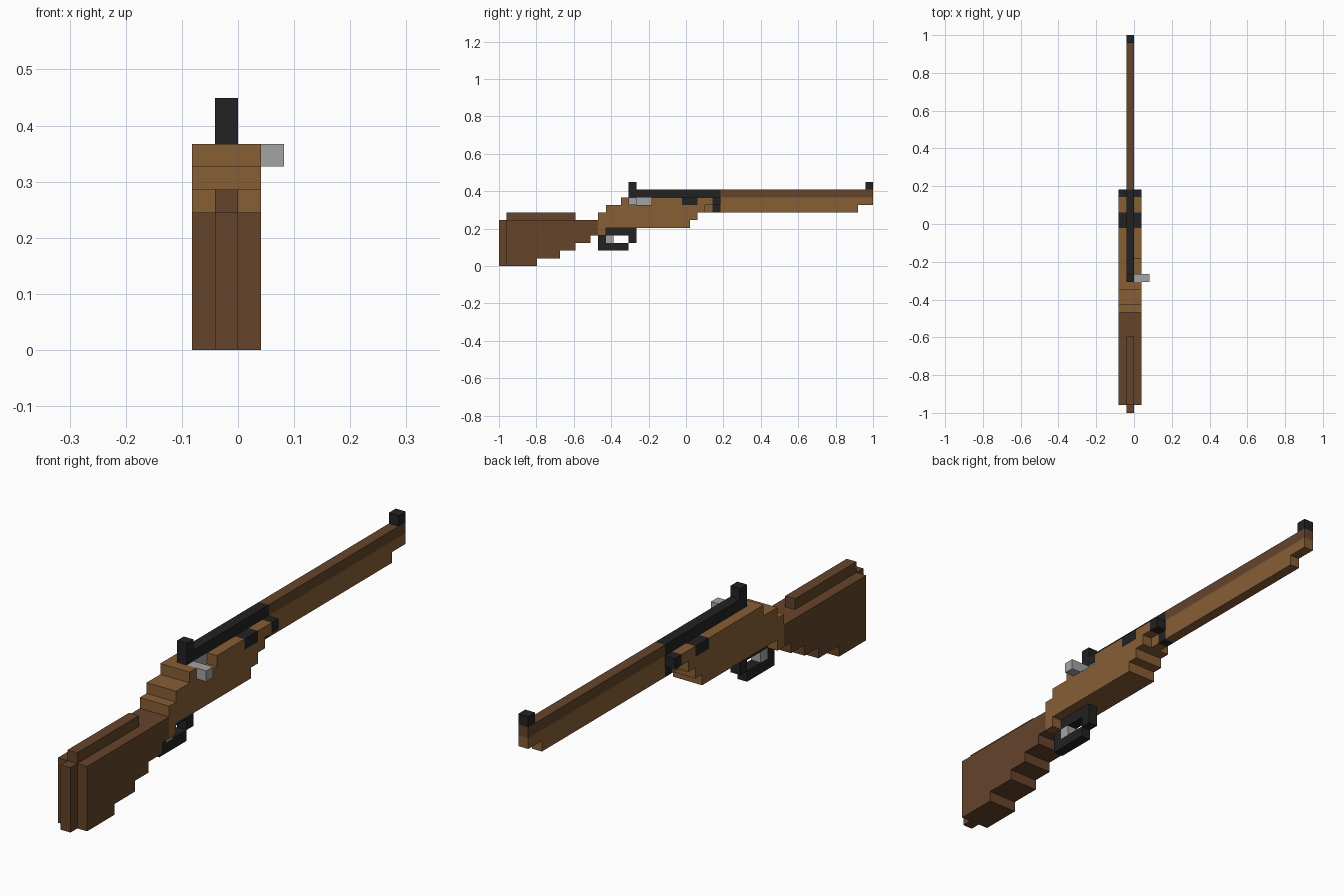
import bpy, bmesh
from mathutils import Vector

if "Cube" in bpy.data.objects:
    bpy.data.objects.remove(bpy.data.objects["Cube"])

U = 2 / 49  # block size: the model is 49 blocks long


def material(name, rgb):
    m = bpy.data.materials.new(name)
    m.diffuse_color = (*rgb, 1)
    m.use_nodes = True
    m.node_tree.nodes["Principled BSDF"].inputs["Base Color"].default_value = m.diffuse_color
    return m


DARK = material("dark_wood", (0.130, 0.058, 0.024))
LIGHT = material("light_wood", (0.242, 0.112, 0.036))
BLACK = material("black_metal", (0.016, 0.016, 0.016))
GREY = material("grey_metal", (0.37, 0.37, 0.37))

cells = {}   # block position -> part name
parts = {}   # part name -> material


def fill(part, mat, x, y, z):
    """Fill a box of blocks; later parts replace earlier ones."""
    parts[part] = mat
    for i in range(*x):
        for j in range(*y):
            for k in range(*z):
                cells[i, j, k] = part


def carve(x, y, z):
    for i in range(*x):
        for j in range(*y):
            for k in range(*z):
                cells.pop((i, j, k), None)


FULL, MID = (-2, 1), (-1, 0)

# Butt stock: stepped underside, raised comb, butt ridge
for y0, y1, bottom in [(1, 5, 0), (5, 8, 1), (8, 10, 2), (10, 12, 3), (12, 13, 4)]:
    fill("butt_stock", DARK, FULL, (y0, y1), (bottom, 6))
fill("butt_stock", DARK, MID, (0, 1), (0, 6))
fill("butt_stock", DARK, MID, (1, 10), (6, 7))

# Receiver: stepped at both ends
for y0, y1, bottom, top in [(13, 14, 4, 7), (14, 16, 5, 8), (16, 25, 5, 9),
                            (25, 26, 6, 9), (26, 27, 7, 9), (27, 28, 8, 9)]:
    fill("receiver", LIGHT, FULL, (y0, y1), (bottom, top))
fill("receiver", LIGHT, MID, (27, 28), (7, 8))
carve((0, 1), (18, 20), (8, 9))  # ejection notch

# Bolt and handle
fill("bolt", GREY, MID, (17, 20), (8, 9))
fill("bolt", GREY, (0, 2), (17, 18), (8, 9))

# Black bands around the receiver
fill("receiver_band", BLACK, FULL, (24, 26), (8, 9))
fill("front_band", BLACK, FULL, (28, 29), (8, 9))
fill("front_band", BLACK, MID, (28, 29), (7, 8))

# Barrel, handguard and fore end
fill("barrel", BLACK, MID, (17, 29), (9, 10))
fill("handguard", DARK, MID, (29, 49), (9, 10))
fill("fore_end", LIGHT, MID, (29, 47), (7, 9))
fill("fore_end", LIGHT, MID, (47, 49), (8, 9))

# Sights
fill("rear_sight", BLACK, MID, (17, 18), (10, 11))
fill("front_sight", BLACK, MID, (48, 49), (10, 11))

# Trigger guard and trigger
fill("trigger_guard", BLACK, MID, (14, 18), (4, 5))
fill("trigger_guard", BLACK, MID, (17, 18), (3, 4))
fill("trigger_guard", BLACK, MID, (13, 17), (2, 3))
fill("trigger_guard", BLACK, MID, (13, 14), (3, 4))
fill("trigger", GREY, MID, (14, 15), (3, 4))

# Make one object per part from its exposed block faces
for part, mat in parts.items():
    bm = bmesh.new()
    for cell in [c for c, p in cells.items() if p == part]:
        centre = Vector(cell) + Vector((0.5, 0.5, 0.5))
        for axis in range(3):
            for sign in (-1, 1):
                n = Vector((0, 0, 0))
                n[axis] = sign
                if tuple(int(v) for v in Vector(cell) + n) in cells:
                    continue
                a = Vector((0, 0, 0))
                a[(axis + 1) % 3] = 0.5
                b = n.cross(a)
                mid = centre + n * 0.5
                quad = [mid - a - b, mid + a - b, mid + a + b, mid - a + b]
                bm.faces.new([bm.verts.new(v * U - Vector((0, 1, 0))) for v in quad])
    bmesh.ops.remove_doubles(bm, verts=bm.verts, dist=U * 0.01)
    bmesh.ops.dissolve_limit(bm, angle_limit=0.01, verts=bm.verts, edges=bm.edges)
    mesh = bpy.data.meshes.new(part)
    bm.to_mesh(mesh)
    bm.free()
    mesh.materials.append(mat)
    bpy.context.collection.objects.link(bpy.data.objects.new(part, mesh))
